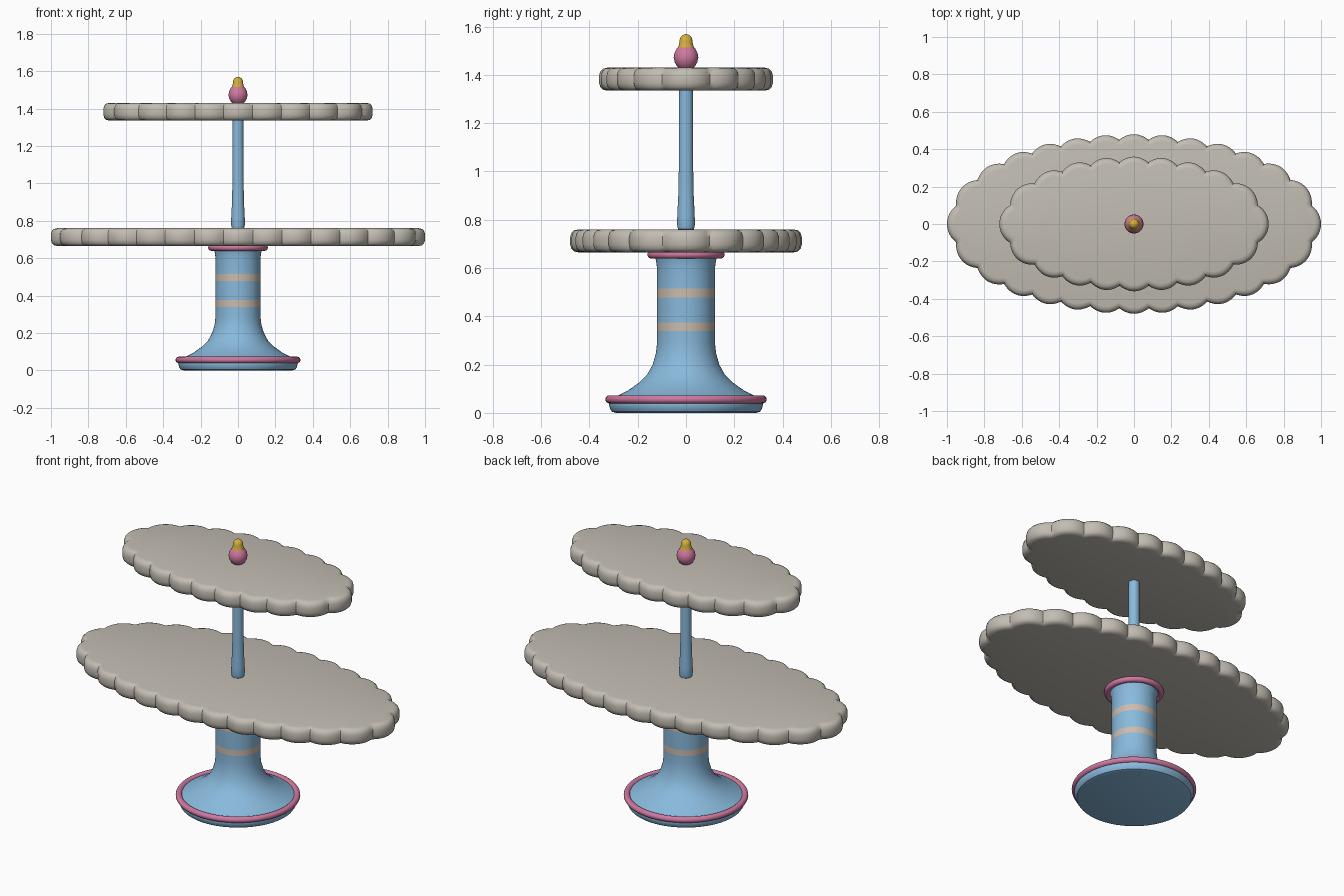
import bpy, bmesh, math
from mathutils import Vector

cube = bpy.data.objects.get("Cube")
if cube:
    bpy.data.objects.remove(cube, do_unlink=True)


def material(name, rgb):
    m = bpy.data.materials.new(name)
    m.use_nodes = True
    color = (*rgb, 1)
    m.diffuse_color = color
    bsdf = next(n for n in m.node_tree.nodes if n.type == "BSDF_PRINCIPLED")
    bsdf.inputs["Base Color"].default_value = color
    return m


STONE = material("warm grey", (0.54, 0.51, 0.45))
BLUE = material("sky blue", (0.25, 0.49, 0.72))
PINK = material("rose pink", (0.63, 0.19, 0.35))
GOLD = material("golden yellow", (0.68, 0.43, 0.05))
CREAM = material("beige", (0.60, 0.50, 0.42))


def loft(name, rings, mats, angle=40):
    """Skin a stack of closed rings and cap both ends."""
    bm = bmesh.new()
    loops = [[bm.verts.new(p) for p in ring] for ring in rings]
    count = len(loops[0])
    for low, high in zip(loops, loops[1:]):
        for i in range(count):
            j = (i + 1) % count
            bm.faces.new((low[i], low[j], high[j], high[i]))
    bm.faces.new(loops[0][::-1])
    bm.faces.new(loops[-1])
    mesh = bpy.data.meshes.new(name)
    bm.to_mesh(mesh)
    bm.free()
    for m in mats:
        mesh.materials.append(m)
    ob = bpy.data.objects.new(name, mesh)
    bpy.context.collection.objects.link(ob)
    smooth(ob, angle)
    return ob


def smooth(ob, angle):
    bpy.ops.object.select_all(action="DESELECT")
    ob.select_set(True)
    bpy.context.view_layer.objects.active = ob
    bpy.ops.object.shade_smooth_by_angle(angle=math.radians(angle))


def lathe(name, profile, mats, sides=64):
    turns = [2 * math.pi * i / sides for i in range(sides)]
    return loft(name, [[(r * math.cos(t), r * math.sin(t), z) for t in turns]
                       for r, z in profile], mats)


def ring(name, z, major, minor):
    bpy.ops.mesh.primitive_torus_add(location=(0, 0, z), major_radius=major, minor_radius=minor,
                                     major_segments=64, minor_segments=16)
    ob = bpy.context.object
    ob.name = name
    ob.data.materials.append(PINK)
    smooth(ob, 60)


def scalloped_plate(name, a, b, z, lobes, steps=12, depth=0.028, border=0.085):
    """Oval plate whose lobes are evenly spaced along an inner ellipse."""
    a, b = a - border, b - border
    fine = 4000
    pts = [Vector((a * math.cos(2 * math.pi * k / fine), b * math.sin(2 * math.pi * k / fine)))
           for k in range(fine + 1)]
    dist = [0]
    for p, q in zip(pts, pts[1:]):
        dist.append(dist[-1] + (q - p).length)
    outline, k, total = [], 0, lobes * steps
    for i in range(total):
        while dist[k] < dist[-1] * i / total:
            k += 1
        p = pts[k]
        normal = Vector((p.x / a ** 2, p.y / b ** 2)).normalized()
        u = 2 * (((i / steps + 0.5) % 1) - 0.5)
        outline.append((p, normal, border - depth * u * u))
    # rounded rim: inset from the outline, height above the underside
    rim = [(0.034, 0), (0.016, 0.004), (0.005, 0.015), (0, 0.032), (0, 0.063),
           (0.005, 0.08), (0.016, 0.091), (0.034, 0.095)]
    loft(name, [[(*(p + n * (off - inset)), z + h) for p, n, off in outline]
                for inset, h in rim], [STONE])


# Pedestal with flared foot and two painted bands
pedestal = lathe("pedestal", [
    (0.29, 0), (0.307, 0.005), (0.315, 0.018), (0.32, 0.04), (0.312, 0.058), (0.285, 0.07),
    (0.24, 0.093), (0.195, 0.125), (0.16, 0.16), (0.138, 0.2), (0.125, 0.245), (0.12, 0.29),
    (0.12, 0.34), (0.12, 0.375), (0.12, 0.478), (0.12, 0.515), (0.12, 0.6), (0.125, 0.635),
    (0.135, 0.67)], [BLUE, CREAM])
for face in pedestal.data.polygons:
    h = face.center.z
    if 0.34 < h < 0.375 or 0.478 < h < 0.515:
        face.material_index = 1

ring("foot_ring", 0.056, 0.317, 0.017)
ring("collar_ring", 0.656, 0.143, 0.017)

# Two oval tiers
scalloped_plate("lower_plate", 1.0, 0.48, 0.665, 28)
scalloped_plate("upper_plate", 0.72, 0.36, 1.335, 20)

# Pole between the tiers
lathe("pole", [(0.024, 0.755), (0.033, 0.761), (0.037, 0.78), (0.036, 0.82), (0.032, 0.9),
               (0.03, 1.0), (0.029, 1.34)], [BLUE], 32)

# Finial: ball with a small rounded tip
lathe("finial_ball", [(0.025, 1.425), (0.038, 1.437), (0.047, 1.453), (0.051, 1.472),
                      (0.048, 1.49), (0.04, 1.507), (0.03, 1.518)], [PINK], 32)
lathe("finial_tip", [(0.035, 1.505), (0.034, 1.513), (0.029, 1.525), (0.027, 1.54),
                     (0.025, 1.552), (0.019, 1.561), (0.01, 1.567), (0.003, 1.569)], [GOLD], 32)
